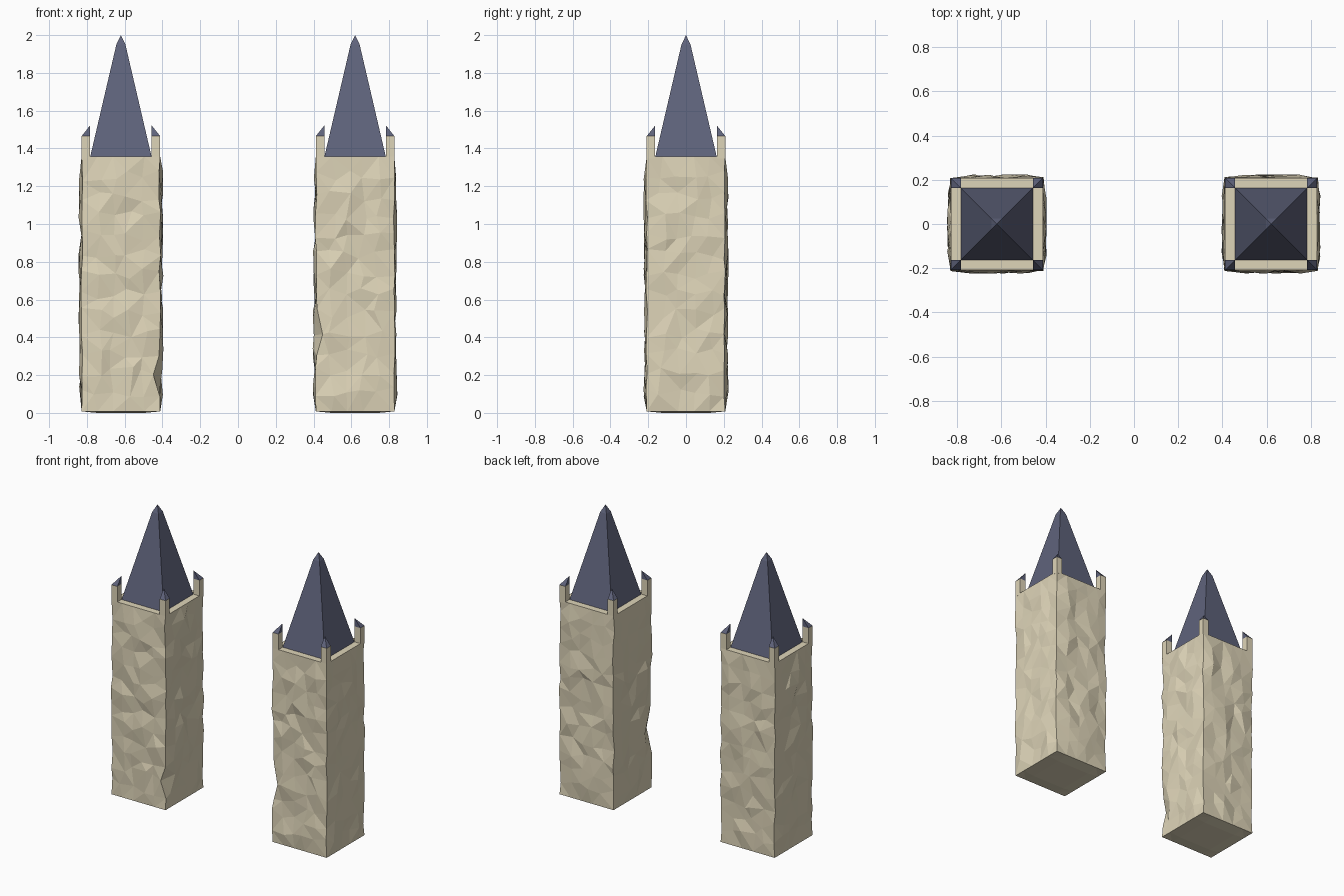
import bpy, bmesh, random
from mathutils import Vector

if "Cube" in bpy.data.objects:
    bpy.data.objects.remove(bpy.data.objects["Cube"])

random.seed(7)
TOP, HALF, INNER = 1.357, 0.208, 0.163


def material(name, color):
    m = bpy.data.materials.new(name)
    m.diffuse_color = (*color, 1)
    m.use_nodes = True
    m.node_tree.nodes["Principled BSDF"].inputs["Base Color"].default_value = m.diffuse_color
    return m


STONE = material("pale_stone", (0.73, 0.66, 0.48))
SLATE = material("blue_slate", (0.115, 0.125, 0.2))


def finish(bm, name, mat, x):
    bmesh.ops.recalc_face_normals(bm, faces=bm.faces)
    me = bpy.data.meshes.new(name)
    bm.to_mesh(me)
    bm.free()
    me.materials.append(mat)
    ob = bpy.data.objects.new(name, me)
    ob.location.x = x
    bpy.context.collection.objects.link(ob)
    return ob


def box(bm, lo, hi):
    verts = bmesh.ops.create_cube(bm, size=1)["verts"]
    for v in verts:
        v.co = Vector([lo[i] if v.co[i] < 0 else hi[i] for i in range(3)])


# Rough-hewn tower body: a sliced box with jittered wall vertices
def body(name, x, dent_side, dent_z):
    bm = bmesh.new()
    z0 = 0.008
    box(bm, (-HALF, -HALF, z0), (HALF, HALF, TOP))
    cuts = [((0, 0, 1), z0 + (TOP - z0) * i / 13) for i in range(1, 13)]
    cuts += [(n, -HALF + 2 * HALF * i / 5) for n in ((1, 0, 0), (0, 1, 0)) for i in range(1, 5)]
    for n, d in cuts:
        bmesh.ops.bisect_plane(bm, geom=bm.verts[:] + bm.edges[:] + bm.faces[:],
                               plane_co=Vector(n) * d, plane_no=n)
    for v in bm.verts:
        c = v.co.copy()
        on_x, on_y = abs(c.x) > HALF - 1e-4, abs(c.y) > HALF - 1e-4
        if c.z > TOP - 1e-4:
            continue
        if c.z < z0 + 1e-4:
            if not (on_x or on_y):
                v.co.z = 0
            continue
        corner = on_x and on_y
        for axis, on in ((0, on_x), (1, on_y)):
            if on:
                amount = random.uniform(-0.007, 0.005) if corner else random.uniform(-0.006, 0.017)
                v.co[axis] += amount * (1 if c[axis] > 0 else -1)
            else:
                v.co[axis] += random.uniform(-0.025, 0.025)
        v.co.z += random.uniform(-0.03, 0.03)
        # One chipped front corner on each tower
        if corner and c.y < 0 and c.x * dent_side > 0 and abs(c.z - dent_z) < 0.06:
            v.co.x -= dent_side * 0.03
    bmesh.ops.triangulate(bm, faces=bm.faces, quad_method='SHORT_EDGE')
    finish(bm, name, STONE, x)


# Four-sided spire with a blunter tip
def spire(name, x):
    bm = bmesh.new()
    rings = []
    for h, z in ((INNER, TOP - 0.003), (0.024, 1.95)):
        rings.append([bm.verts.new((sx * h, sy * h, z))
                      for sx, sy in ((-1, -1), (1, -1), (1, 1), (-1, 1))])
    tip = bm.verts.new((0, 0, 2))
    bm.faces.new(rings[0])
    for i in range(4):
        j = (i + 1) % 4
        bm.faces.new((rings[0][i], rings[0][j], rings[1][j], rings[1][i]))
        bm.faces.new((rings[1][i], rings[1][j], tip))
    finish(bm, name, SLATE, x)


# Corner posts, and their caps that rise to a point at the inner corner
def corners(side, x):
    posts, caps = bmesh.new(), bmesh.new()
    z, peak = 1.465, 1.522
    for sx in (-1, 1):
        for sy in (-1, 1):
            xs, ys = sorted((sx * HALF, sx * INNER)), sorted((sy * HALF, sy * INNER))
            box(posts, (xs[0], ys[0], TOP - 0.01), (xs[1], ys[1], z))
            base = [caps.verts.new((sx * a, sy * b, z)) for a, b in
                    ((INNER, INNER), (HALF, INNER), (HALF, HALF), (INNER, HALF))]
            apex = caps.verts.new((sx * INNER, sy * INNER, peak))
            caps.faces.new(base)
            for i in range(4):
                caps.faces.new((base[i], base[(i + 1) % 4], apex))
    finish(posts, side + "_corner_posts", STONE, x)
    finish(caps, side + "_corner_caps", SLATE, x)


for side, x, dent_side, dent_z in (("left", -0.62, 1, 0.2), ("right", 0.62, -1, 0.43)):
    body(side + "_tower_body", x, dent_side, dent_z)
    spire(side + "_tower_spire", x)
    corners(side + "_tower", x)
